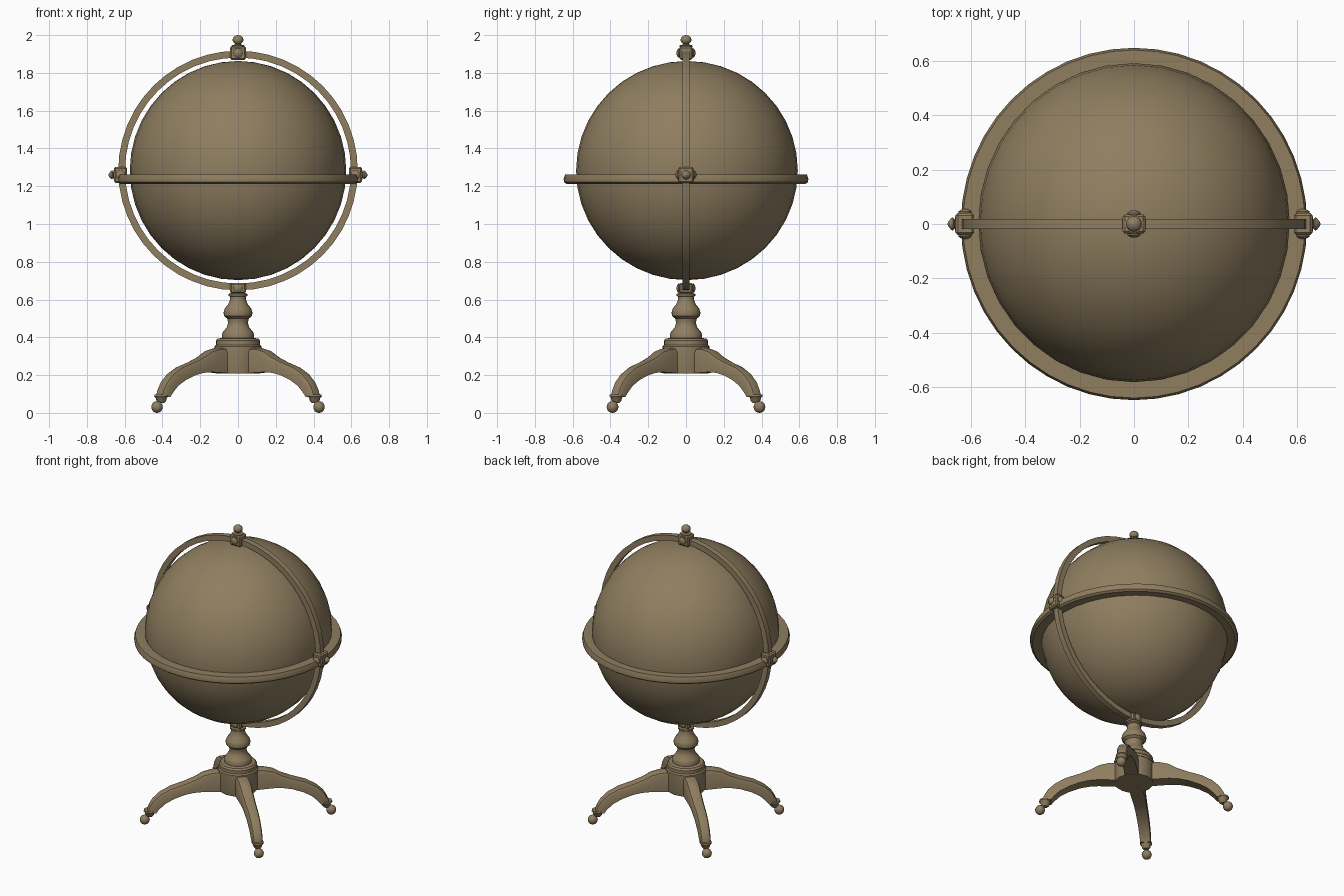
import bpy, bmesh, math
from mathutils import Matrix, Vector

if "Cube" in bpy.data.objects:
    bpy.data.objects.remove(bpy.data.objects["Cube"])

wood = bpy.data.materials.new("warm_brown")
wood.diffuse_color = (0.275, 0.209, 0.117, 1)
wood.use_nodes = True
wood.node_tree.nodes["Principled BSDF"].inputs["Base Color"].default_value = wood.diffuse_color
CENTRE = 1.283


def finish(name, bm, angle=35, matrix=None):
    if matrix is not None:
        bm.transform(matrix)
    bmesh.ops.recalc_face_normals(bm, faces=bm.faces)
    me = bpy.data.meshes.new(name)
    bm.to_mesh(me)
    bm.free()
    me.materials.append(wood)
    ob = bpy.data.objects.new(name, me)
    bpy.context.collection.objects.link(ob)
    bpy.ops.object.select_all(action='DESELECT')
    ob.select_set(True)
    bpy.context.view_layer.objects.active = ob
    bpy.ops.object.shade_smooth_by_angle(angle=math.radians(angle))
    return ob


def lathe(name, profile, segs=24, matrix=None, closed=False, angle=35):
    """Spin (radius, height) points round z."""
    bm = bmesh.new()
    rings = []
    for r, z in profile:
        rings.append([bm.verts.new((r * math.cos(2 * math.pi * i / segs),
                                    r * math.sin(2 * math.pi * i / segs), z)) for i in range(segs)])
    pairs = list(zip(rings, rings[1:]))
    if closed:
        pairs.append((rings[-1], rings[0]))
    else:
        bm.faces.new(rings[0])
        bm.faces.new(rings[-1])
    for a, b in pairs:
        for i in range(segs):
            j = (i + 1) % segs
            bm.faces.new((a[i], a[j], b[j], b[i]))
    return finish(name, bm, angle, matrix)


def box(name, size, loc, bevel):
    bm = bmesh.new()
    bmesh.ops.create_cube(bm, size=1, matrix=Matrix.Translation(loc) @ Matrix.Diagonal((*size, 1)))
    bmesh.ops.bevel(bm, geom=bm.edges[:], offset=bevel, segments=1, affect='EDGES')
    return finish(name, bm, 30)


def ball(name, loc, r, segs=16, rings=10, scale=(1, 1, 1)):
    bm = bmesh.new()
    bmesh.ops.create_uvsphere(bm, u_segments=segs, v_segments=rings, radius=r)
    return finish(name, bm, 60, Matrix.Translation(loc) @ Matrix.Diagonal((*scale, 1)))


def aim(loc, direction):
    """Matrix that turns z towards a direction."""
    return Matrix.Translation(loc) @ Vector(direction).to_track_quat('Z', 'Y').to_matrix().to_4x4()


# Globe
ball("globe", (0, 0.005, CENTRE), 0.58, 36, 20, (0.988, 1.012, 1))

# Flat horizon ring with a softened outer edge
lathe("horizon_ring", [(0.575, 1.212), (0.632, 1.212), (0.646, 1.222), (0.648, 1.24),
                       (0.640, 1.262), (0.575, 1.262)], 48,
      Matrix.Diagonal((0.983, 1, 1, 1)), closed=True)

# Upright meridian ring
lathe("meridian_ring", [(0.598, -0.019), (0.634, -0.019), (0.634, 0.019), (0.598, 0.019)], 48,
      Matrix.Translation((0, 0, CENTRE)) @ Matrix.Rotation(math.pi / 2, 4, 'X'), closed=True)

# Clamps with screw heads where the rings meet
KNOB = [(0.024, 0), (0.024, 0.006), (0.016, 0.012), (0.007, 0.015)]
clamps = {"top": ((0, 0, 1.905), (0.084, 0.07, 0.072)),
          "bottom": ((0, 0, 0.66), (0.084, 0.07, 0.056)),
          "left": ((-0.622, 0, 1.26), (0.068, 0.08, 0.086)),
          "right": ((0.622, 0, 1.26), (0.068, 0.08, 0.086))}
for side, (loc, size) in clamps.items():
    box(side + "_clamp", size, loc, 0.008)
    for s, face in ((-1, "front"), (1, "back")):
        lathe(f"{side}_{face}_screw", KNOB, 12, aim((loc[0], s * size[1] / 2, loc[2]), (0, s, 0)))

# Pointed side finials
for s, side in ((-1, "left"), (1, "right")):
    lathe(side + "_finial", [(0.030, 0), (0.030, 0.005), (0.015, 0.008), (0.024, 0.014),
                             (0.022, 0.020), (0.010, 0.030), (0.003, 0.034)], 14,
          aim((s * 0.652, 0, 1.26), (s, 0, 0)))

# Top finial
lathe("top_finial", [(0.034, 1.938), (0.034, 1.946), (0.016, 1.950), (0.016, 1.955), (0.026, 1.963),
                     (0.029, 1.974), (0.026, 1.987), (0.016, 1.996), (0.004, 2.0)], 16, angle=50)

# Turned column
lathe("column", [(0.125, 0.335), (0.125, 0.352), (0.117, 0.360), (0.117, 0.382), (0.108, 0.393),
                 (0.085, 0.397), (0.085, 0.418), (0.078, 0.430), (0.058, 0.455), (0.052, 0.478),
                 (0.058, 0.500), (0.073, 0.512), (0.077, 0.530), (0.070, 0.552), (0.052, 0.575),
                 (0.042, 0.600), (0.042, 0.615), (0.050, 0.620), (0.050, 0.630), (0.032, 0.636)], 24)

# Hub block that holds the legs
lathe("hub", [(0.118, 0.208), (0.122, 0.22), (0.122, 0.34)], 16)

# Curved legs: (top r, top z, bottom r, bottom z, half width)
STATIONS = [(0.08, 0.345, 0.08, 0.208, 0.042), (0.16, 0.342, 0.16, 0.213, 0.042),
            (0.215, 0.328, 0.22, 0.216, 0.041), (0.265, 0.298, 0.28, 0.212, 0.039),
            (0.33, 0.272, 0.335, 0.200, 0.037), (0.42, 0.243, 0.40, 0.176, 0.035),
            (0.485, 0.207, 0.455, 0.145, 0.034), (0.53, 0.165, 0.49, 0.112, 0.033),
            (0.556, 0.120, 0.507, 0.092, 0.032), (0.565, 0.088, 0.512, 0.084, 0.032)]


def leg(name, matrix):
    bm = bmesh.new()
    loops = []
    for tr, tz, br, bz, w in STATIONS:
        t, b = Vector((tr, 0, tz)), Vector((br, 0, bz))
        loop = []
        # Rounded top edges, square underside
        for f, k in ((0, -1), (0.78, -1), (0.95, -0.8), (1, -0.45),
                     (1, 0.45), (0.95, 0.8), (0.78, 1), (0, 1)):
            p = b.lerp(t, f)
            loop.append(bm.verts.new((p.x, k * w, p.z)))
        loops.append(loop)
    for a, b in zip(loops, loops[1:]):
        for i in range(8):
            j = (i + 1) % 8
            bm.faces.new((a[i], a[j], b[j], b[i]))
    bm.faces.new(loops[0])
    bm.faces.new(loops[-1])
    finish(name, bm, 40, matrix)


for sx, xn in ((-1, "left"), (1, "right")):
    for sy, yn in ((-1, "front"), (1, "back")):
        turn = Matrix.Rotation(math.atan2(sy * 0.39, sx * 0.43), 4, 'Z')
        tag = f"{yn}_{xn}"
        leg(tag + "_leg", turn)
        # Ankle collar, stem and ball foot
        lathe(tag + "_ankle", [(0.036, 0.098), (0.038, 0.088), (0.030, 0.080), (0.026, 0.064),
                               (0.016, 0.052)], 14, turn @ Matrix.Translation((0.548, 0, 0)))
        ball(tag + "_foot", turn @ Vector((0.579, 0, 0.031)), 0.031, 14, 10)
